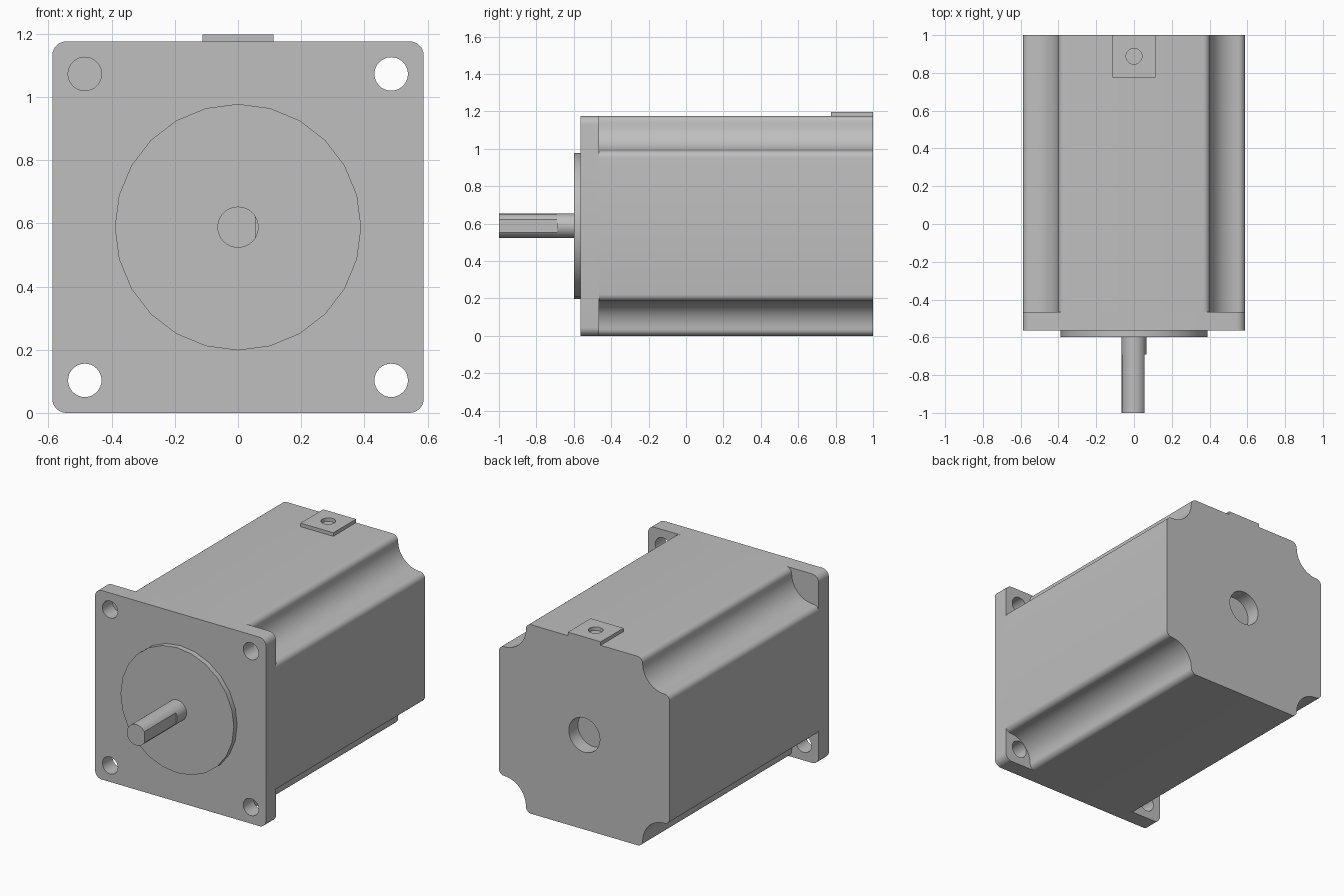
import bpy, bmesh, math
from mathutils import Vector

cube = bpy.data.objects.get("Cube")
if cube:
    bpy.data.objects.remove(cube, do_unlink=True)

HALF = 0.588          # half width of the square section, also the axis height
HOLE = 0.485          # mounting hole offset from the axis

grey = bpy.data.materials.new("motor_grey")
grey.use_nodes = True
grey.diffuse_color = (0.52, 0.52, 0.52, 1)
grey.node_tree.nodes["Principled BSDF"].inputs["Base Color"].default_value = (0.52, 0.52, 0.52, 1)


def arc(cx, cy, r, start, end, steps):
    angles = [math.radians(start + (end - start) * i / steps) for i in range(steps + 1)]
    return [(cx + r * math.cos(a), cy + r * math.sin(a)) for a in angles]


def four_corners(corner):
    """Repeat one corner outline by quarter turns, counter-clockwise."""
    pts = []
    for _ in range(4):
        pts += corner
        corner = [(-v, u) for u, v in corner]
    return pts


def circle(r, steps, cx=0, cy=0):
    return arc(cx, cy, r, 90, 450, steps)[:-1]


def prism(name, outline, start, end, upright=False):
    """Extrude an outline along y about the motor axis, or along z if upright."""
    bm = bmesh.new()
    place = (lambda u, v: Vector((u, v, start))) if upright else \
            (lambda u, v: Vector((u, start, v + HALF)))
    face = bm.faces.new([bm.verts.new(place(u, v)) for u, v in outline])
    ext = bmesh.ops.extrude_face_region(bm, geom=[face])
    move = Vector((0, 0, end - start)) if upright else Vector((0, end - start, 0))
    bmesh.ops.translate(bm, vec=move,
                        verts=[g for g in ext["geom"] if isinstance(g, bmesh.types.BMVert)])
    bmesh.ops.recalc_face_normals(bm, faces=bm.faces)
    mesh = bpy.data.meshes.new(name)
    bm.to_mesh(mesh)
    bm.free()
    mesh.materials.append(grey)
    obj = bpy.data.objects.new(name, mesh)
    bpy.context.collection.objects.link(obj)
    return obj


def select(obj):
    bpy.ops.object.select_all(action="DESELECT")
    obj.select_set(True)
    bpy.context.view_layer.objects.active = obj


def finish(obj, cutters=()):
    """Cut the holes, then smooth the rounded faces."""
    select(obj)
    for cutter in cutters:
        mod = obj.modifiers.new("hole", "BOOLEAN")
        mod.operation, mod.solver, mod.object = "DIFFERENCE", "EXACT", cutter
        bpy.ops.object.modifier_apply(modifier=mod.name)
        bpy.data.objects.remove(cutter, do_unlink=True)
    select(obj)
    bpy.ops.object.shade_smooth_by_angle(angle=math.radians(30))


# Body with a scooped groove along each corner and a blind hole at the back
lip, scoop = 0.036, 0.15
inner = HALF - lip
groove = (arc(inner, inner - scoop - lip, lip, 0, 90, 6)
          + arc(inner, inner, scoop, 270, 180, 14)[1:]
          + arc(inner - scoop - lip, inner, lip, 0, 90, 6)[1:])
body = prism("motor_body", four_corners(groove), -0.465, 1.0)
finish(body, [prism("rear_cutter", circle(0.107, 40), 0.91, 1.1)])

# Square front flange with four mounting holes, one of them blind
corner = arc(HALF - 0.045, HALF - 0.045, 0.045, 0, 90, 8)
flange = prism("front_flange", four_corners(corner), -0.565, -0.465)
holes = []
for sx in (-1, 1):
    for sz in (-1, 1):
        depth = -0.468 if (sx, sz) == (-1, 1) else -0.4
        holes.append(prism("hole_cutter", circle(0.053, 32, sx * HOLE, sz * HOLE), -0.7, depth))
finish(flange, holes)

# Round pilot boss on the flange
finish(prism("pilot_boss", circle(0.39, 24), -0.598, -0.565))

# Shaft: a round root and an outer length with a flat on one side
finish(prism("shaft_root", circle(0.065, 40), -0.69, -0.598))
flat = math.degrees(math.acos(0.055 / 0.065))
finish(prism("shaft_flat_end", arc(0, 0, 0.065, flat, 360 - flat, 36), -1.0, -0.69))

# Small drilled terminal plate on top, at the rear edge
w = 0.113
plate = prism("terminal_plate", [(-w, 0.776), (w, 0.776), (w, 1.0), (-w, 1.0)],
              2 * HALF, 2 * HALF + 0.022, upright=True)
finish(plate, [prism("plate_cutter", circle(0.042, 32, 0, 0.888), 1.1, 1.3, upright=True)])
